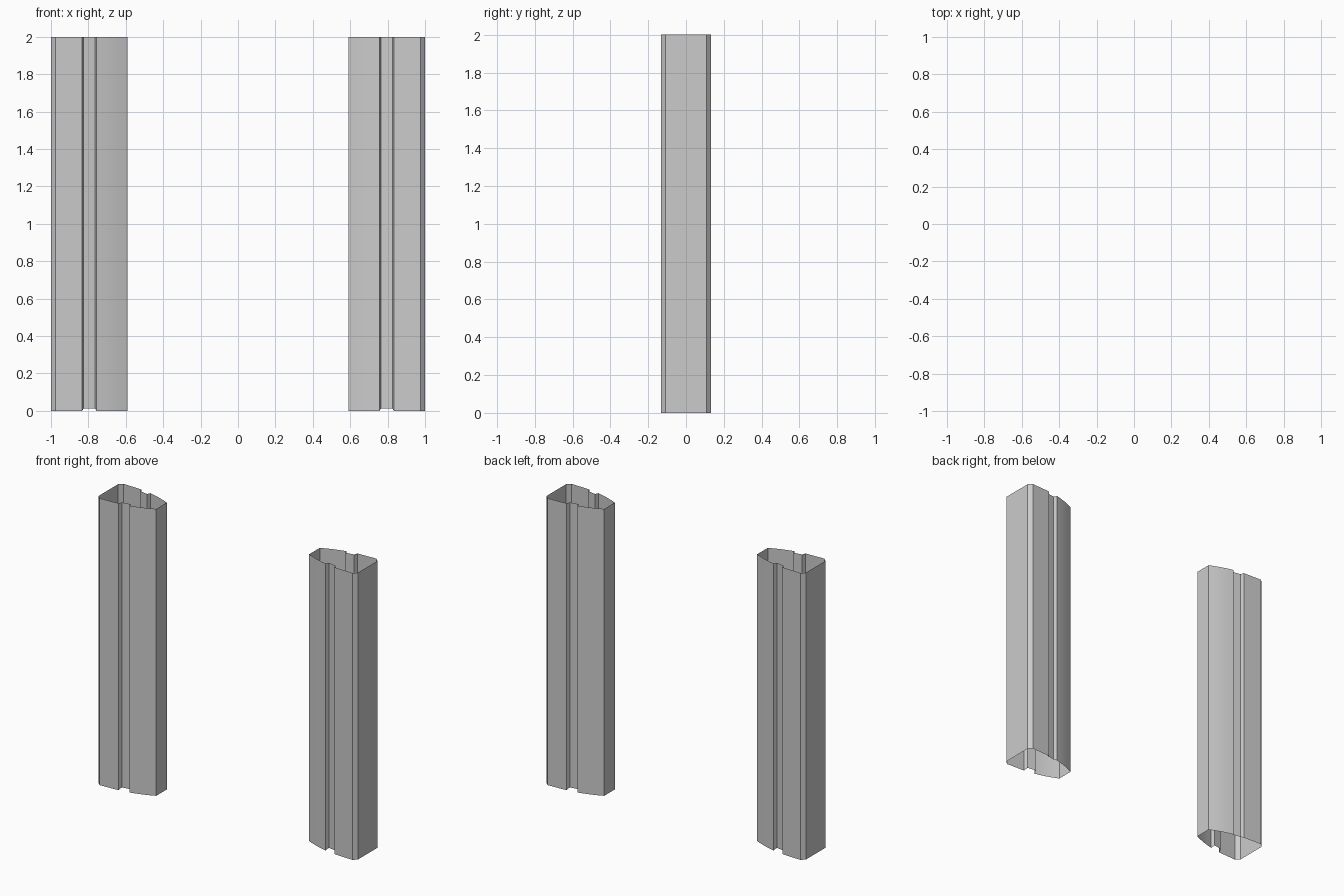
import bpy, bmesh, math

if "Cube" in bpy.data.objects:
    bpy.data.objects.remove(bpy.data.objects["Cube"])

# Half cross-section (y >= 0) from inner end to outer end: (x, y, bottom z)
HALF = [(0.59, 0.058, 0), (0.63, 0.075, 0), (0.67, 0.09, 0), (0.715, 0.104, 0),
        (0.756, 0.114, 0),
        (0.765, 0.092, 0.013), (0.825, 0.102, 0.013),   # groove floor
        (0.834, 0.126, 0), (0.975, 0.132, 0), (1.0, 0.108, 0)]
HEIGHT = 2.0


def column(name, side):
    """Open-ended tube swept upward from the mirrored half section."""
    section = [(x * side, y, z) for x, y, z in HALF]
    section += [(x, -y, z) for x, y, z in reversed(section)]
    bm = bmesh.new()
    low = [bm.verts.new(p) for p in section]
    high = [bm.verts.new((x, y, HEIGHT)) for x, y, _ in section]
    n = len(section)
    for i in range(n):
        j = (i + 1) % n
        quad = (low[i], low[j], high[j], high[i])
        bm.faces.new(quad if side < 0 else quad[::-1])
    # Make the wall normals point away from the column axis
    bm.normal_update()
    end = max(bm.faces, key=lambda f: abs(f.calc_center_median().x))
    if end.normal.x * side < 0:
        bmesh.ops.reverse_faces(bm, faces=bm.faces[:])
    mesh = bpy.data.meshes.new(name)
    bm.to_mesh(mesh)
    bm.free()
    obj = bpy.data.objects.new(name, mesh)
    bpy.context.collection.objects.link(obj)
    # Smooth the curved cheeks, keep groove and chamfer edges sharp
    bpy.ops.object.select_all(action='DESELECT')
    obj.select_set(True)
    bpy.context.view_layer.objects.active = obj
    bpy.ops.object.shade_smooth_by_angle(angle=math.radians(30))


# Left and right door posts
column("left_post", -1)
column("right_post", 1)
